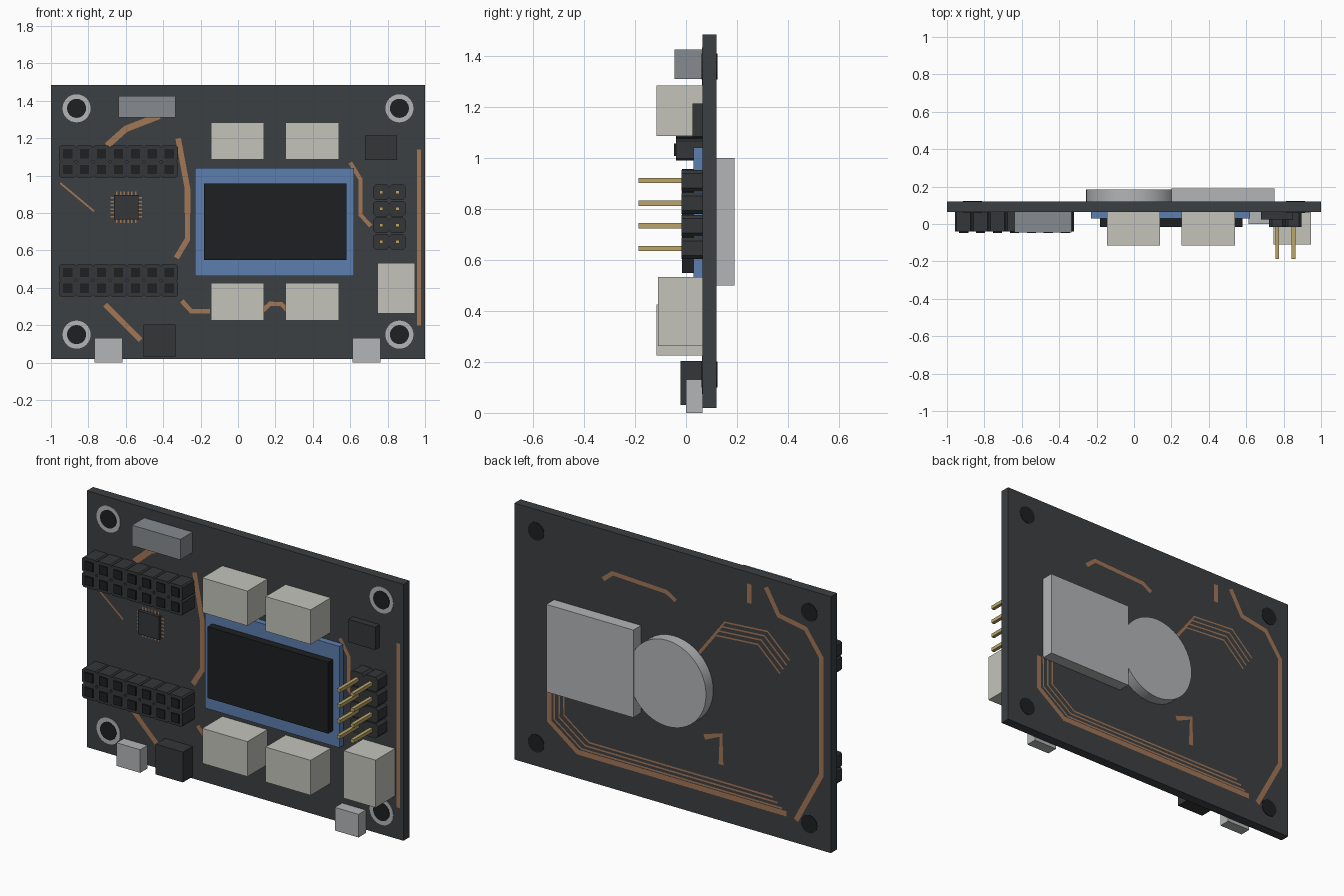
import bpy, bmesh, math
from mathutils import Vector

if "Cube" in bpy.data.objects:
    bpy.data.objects.remove(bpy.data.objects["Cube"])

FRONT, BACK = 0.065, 0.12          # board faces along y


def mat(name, r, g, b):
    m = bpy.data.materials.new(name)
    m.diffuse_color = (r, g, b, 1)
    m.use_nodes = True
    m.node_tree.nodes["Principled BSDF"].inputs["Base Color"].default_value = m.diffuse_color
    return m


BOARD = mat("board", 0.045, 0.05, 0.054)
BLACK = mat("black_plastic", 0.035, 0.037, 0.04)
DARK = mat("dark", 0.013, 0.014, 0.015)
BLUE = mat("blue", 0.11, 0.21, 0.42)
COPPER = mat("copper", 0.36, 0.18, 0.09)
GOLD = mat("gold", 0.5, 0.38, 0.14)
CREAM = mat("cream", 0.55, 0.55, 0.5)
STEEL = mat("steel", 0.45, 0.46, 0.47)
GUNMETAL = mat("gunmetal", 0.24, 0.26, 0.28)


def finish(bm, name, material):
    me = bpy.data.meshes.new(name)
    bm.to_mesh(me)
    bm.free()
    me.materials.append(material)
    ob = bpy.data.objects.new(name, me)
    bpy.context.collection.objects.link(ob)
    return ob


def prisms(name, profiles, y0, y1, material):
    """One object of closed prisms, each an x-z profile running from y0 to y1."""
    bm = bmesh.new()
    for pts in profiles:
        a = [bm.verts.new((x, y0, z)) for x, z in pts]
        b = [bm.verts.new((x, y1, z)) for x, z in pts]
        bm.faces.new(a)
        bm.faces.new(b[::-1])
        for i in range(len(pts)):
            bm.faces.new((a[i], a[i - 1], b[i - 1], b[i]))
    bmesh.ops.recalc_face_normals(bm, faces=bm.faces)
    return finish(bm, name, material)


def rect(x0, x1, z0, z1):
    return [(x0, z0), (x1, z0), (x1, z1), (x0, z1)]


def square(x, z, r):
    return rect(x - r, x + r, z - r, z + r)


def octagon(x, z, w, h, c):
    """Rectangle with chamfered corners."""
    w, h = w / 2, h / 2
    quarter = [(w, h - c), (w - c, h)]
    pts = []
    for sx, sz in ((1, 1), (-1, 1), (-1, -1), (1, -1)):
        pts += [(x + sx * u, z + sz * v) for u, v in quarter[::sx * sz]]
    return pts


def circle(x, z, r, n=32):
    return [(x + r * math.cos(2 * math.pi * i / n), z + r * math.sin(2 * math.pi * i / n))
            for i in range(n)]


def tracks(name, lines, y, side):
    """Flat mitred copper strips; side is the sign of the outward y direction."""
    bm = bmesh.new()
    for width, pts in lines:
        p = [Vector(q) for q in pts]
        rows = []
        for i, q in enumerate(p):
            d = ((q - p[max(i - 1, 0)]).normalized()
                 + (p[min(i + 1, len(p) - 1)] - q).normalized()).normalized()
            off = Vector((-d.y, d.x)) * width / 2
            rows.append([bm.verts.new((v.x, y, v.y)) for v in (q + off, q - off)])
        for r, s in zip(rows, rows[1:]):
            f = bm.faces.new((r[0], r[1], s[1], s[0]))
            f.normal_update()
            if f.normal.y * side < 0:
                f.normal_flip()
    return finish(bm, name, COPPER)


# Circuit board with corner mounting holes and metal rings
prisms("circuit_board", [rect(-1, 1, 0.02, 1.485)], FRONT, BACK, BOARD)
corners = [(sx * 0.863, z) for sx in (-1, 1) for z in (0.15, 1.36)]
prisms("mounting_rings", [circle(x, z, 0.075) for x, z in corners], 0.0625, 0.07, STEEL)
prisms("mounting_holes", [circle(x, z, 0.051) for x, z in corners], 0.06, 0.123, DARK)

# Display module
prisms("display_board", [rect(-0.23, 0.62, 0.463, 1.042)], 0.03, FRONT, BLUE)
prisms("display_screen", [rect(-0.183, 0.58, 0.55, 0.957)], -0.015, 0.03, DARK)

# Cream cable connectors above, below and beside the display
for x in (-0.145, 0.255):
    prisms("upper_connector", [rect(x, x + 0.285, 1.087, 1.285)], -0.115, FRONT, CREAM)
    prisms("lower_connector", [rect(x, x + 0.285, 0.225, 0.425)], -0.115, FRONT, CREAM)
prisms("side_connector", [rect(0.745, 0.947, 0.262, 0.533)], -0.11, FRONT, CREAM)

# Female headers, two rows of seven sockets each
for name, zc in (("upper_socket_header", 1.075), ("lower_socket_header", 0.44)):
    cells = [(-0.639 + i * 0.0907, zc + s * 0.0425) for i in range(-3, 4) for s in (-1, 1)]
    prisms(name, [octagon(x, z, 0.0907, 0.085, 0.008) for x, z in cells], -0.04, FRONT, BLACK)
    prisms(name + "_holes", [square(x, z, 0.025) for x, z in cells], -0.047, -0.03, DARK)

# Male pin header
cells = [(x, 0.646 + i * 0.0885) for x in (0.766, 0.8525) for i in range(4)]
prisms("pin_header_base", [octagon(x, z, 0.0865, 0.084, 0.014) for x, z in cells],
       -0.017, FRONT, BLACK)
prisms("header_pins", [square(x, z, 0.01) for x, z in cells], -0.186, 0.0, GOLD)

# Small parts on the front
prisms("top_port", [rect(-0.638, -0.333, 1.31, 1.427)], -0.045, FRONT, GUNMETAL)
prisms("clock_chip", [rect(0.68, 0.85, 1.085, 1.215)], 0.025, FRONT, BLACK)
prisms("power_socket", [rect(-0.505, -0.333, 0.03, 0.203)], -0.022, FRONT, BLACK)
prisms("processor_chip", [square(-0.5975, 0.831, 0.066)], 0.045, FRONT, BLACK)
for x in (-0.693, 0.687):
    prisms("edge_button", [rect(x - 0.075, x + 0.075, 0.0, 0.132)], 0.0, FRONT, STEEL)

# Rear block and round cell
prisms("rear_block", [rect(0.2, 0.75, 0.5, 1.0)], BACK, 0.19, STEEL)
disc = prisms("rear_disc", [circle(-0.01, 0.75, 0.246, 48)], BACK, 0.185, STEEL)
bpy.context.view_layer.objects.active = disc
disc.select_set(True)
bpy.ops.object.shade_smooth_by_angle()

# Copper tracks on the front, with leads around the processor chip
front = [
    (0.022, [(0.968, 1.14), (0.968, 0.2)]),
    (0.022, [(0.6, 1.07), (0.655, 0.98), (0.655, 0.79), (0.71, 0.73)]),
    (0.03, [(-0.32, 1.2), (-0.27, 0.93), (-0.27, 0.66), (-0.33, 0.56)]),
    (0.025, [(-0.3, 0.33), (-0.25, 0.275), (-0.15, 0.275)]),
    (0.03, [(-0.71, 0.31), (-0.52, 0.12)]),
    (0.035, [(-0.42, 1.32), (-0.6, 1.25), (-0.7, 1.16)]),
    (0.01, [(-0.95, 0.96), (-0.77, 0.81)]),
]
front.append((0.025, [(0.2 + 0.07 * math.cos(a), 0.26 + 0.06 * math.sin(a))
                      for a in (0.3, 1.1, 2.0, 2.8)]))
for i in range(6):
    t = -0.05 + i * 0.02
    for a, b in ((-0.085, -0.065), (0.065, 0.085)):
        front.append((0.008, [(-0.5975 + t, 0.831 + a), (-0.5975 + t, 0.831 + b)]))
        front.append((0.008, [(-0.5975 + a, 0.831 + t), (-0.5975 + b, 0.831 + t)]))
tracks("front_tracks", front, FRONT - 0.0012, -1)

# Copper tracks on the back, with nested bundles
back = [
    (0.03, [(-0.59, 1.43), (-0.67, 1.29), (-0.84, 1.26), (-0.94, 1.12), (-0.94, 0.45),
            (-0.78, 0.15)]),
    (0.03, [(-0.484, 1.42), (-0.484, 1.31)]),
    (0.025, [(0.44, 1.2), (0.38, 1.25), (0.04, 1.235), (-0.02, 1.2)]),
    (0.03, [(-0.2, 0.47), (-0.306, 0.51), (-0.306, 0.34)]),
]
loop = [(0.78, 0.5), (0.78, 0.3), (0.6, 0.17), (-0.72, 0.17)]
for i in range(4):
    k = 1 - 0.04 * i
    back.append((0.01 if i else 0.03, [(x * k, 0.78 + (z - 0.78) * k) for x, z in loop]))
fan = [(-0.17, 0.95), (-0.33, 1.16), (-0.6, 1.18), (-0.74, 1.05)]
for i in range(4):
    back.append((0.01, [(x + 0.02 * i, z - 0.03 * i) for x, z in fan]))
tracks("back_tracks", back, BACK + 0.0012, 1)
